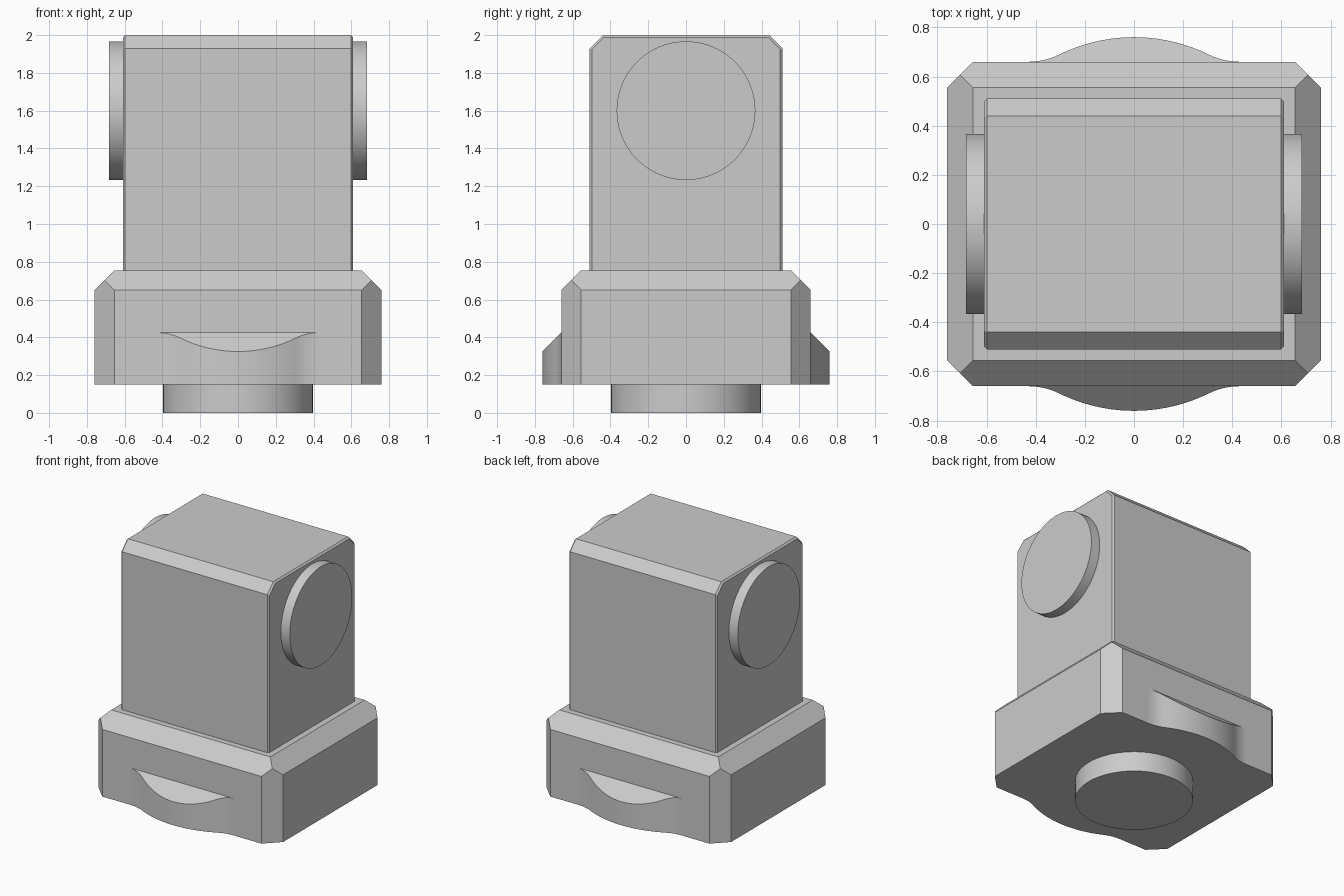
import bpy
import bmesh
import math
from mathutils import Matrix

cube = bpy.data.objects.get("Cube")
if cube:
    bpy.data.objects.remove(cube, do_unlink=True)

GREY = (0.6, 0.6, 0.6, 1)
grey = bpy.data.materials.new("plain_grey")
grey.use_nodes = True
grey.diffuse_color = GREY
grey.node_tree.nodes["Principled BSDF"].inputs["Base Color"].default_value = GREY


def finish(bm, name, smooth=False):
    """Turn a bmesh into a named, coloured object."""
    bmesh.ops.recalc_face_normals(bm, faces=bm.faces)
    mesh = bpy.data.meshes.new(name)
    bm.to_mesh(mesh)
    bm.free()
    mesh.materials.append(grey)
    obj = bpy.data.objects.new(name, mesh)
    bpy.context.collection.objects.link(obj)
    if smooth:
        bpy.ops.object.select_all(action='DESELECT')
        obj.select_set(True)
        bpy.context.view_layer.objects.active = obj
        bpy.ops.object.shade_smooth_by_angle(angle=math.radians(30))
    return obj


def hull(name, points):
    """Convex block around points mirrored in x and y."""
    bm = bmesh.new()
    for x, y, z in points:
        for sx in (-1, 1):
            for sy in (-1, 1):
                bm.verts.new((sx * x, sy * y, z))
    bmesh.ops.convex_hull(bm, input=bm.verts)
    bmesh.ops.dissolve_limit(bm, angle_limit=math.radians(1),
                             verts=bm.verts, edges=bm.edges)
    return finish(bm, name)


def disc(name, radius, depth, matrix):
    bm = bmesh.new()
    bmesh.ops.create_cone(bm, cap_ends=True, segments=96, radius1=radius,
                          radius2=radius, depth=depth, matrix=matrix)
    return finish(bm, name, smooth=True)


# Base block, chamfered on its upright and top edges
a, b, c = 0.76, 0.66, 0.105
bottom, top = 0.15, 0.755
hull("base_block", [
    (a - c, b, bottom), (a, b - c, bottom),
    (a - c, b, top - c), (a, b - c, top - c),
    (a - c, b - c, top), (a - c / 2, b - c / 2, top - c / 2)])

# Upper body: chamfered profile with thin bevels at both ends
w, d, h, cut, e = 0.61, 0.51, 2.0, 0.07, 0.012
hull("upper_body", [
    (w - e, d, top), (w - e, d, h - cut), (w - e, d - cut, h),
    (w, d - e, top), (w, d - e, h - cut - e / 2), (w, d - cut - e / 2, h - e)])

# Round side caps and bottom stub
for side, sign in (("left", 1), ("right", -1)):
    disc(side + "_side_cap", 0.367, 0.08,
         Matrix.Translation((sign * 0.643, 0, 1.6)) @ Matrix.Rotation(math.pi / 2, 4, 'Y'))
disc("bottom_stub", 0.397, bottom, Matrix.Translation((0, 0, bottom / 2)))

# Wavy bulges on front and back: a convex arc blending into concave arcs
half, rise, r1, steps = 0.43, 0.1, 0.69, 48
theta = 2 * math.atan(rise / half)
r2 = half / math.sin(theta) - r1


def bulge_depth(x):
    x = abs(x)
    if x < r1 * math.sin(theta):
        return rise - r1 + math.sqrt(r1 * r1 - x * x)
    return r2 - math.sqrt(r2 * r2 - (half - x) ** 2)


for side, sign in (("front", -1), ("back", 1)):
    bm = bmesh.new()
    low, high = [], []
    for i in range(steps + 1):
        x = half * (2 * i / steps - 1)
        out = bulge_depth(x)
        low.append(bm.verts.new((x, sign * (b + out), bottom)))
        high.append(bm.verts.new((x, sign * (b + out), 0.425 - out)))
    bm.faces.new(low)
    bm.faces.new(high)
    for i in range(steps + 1):
        j = (i + 1) % (steps + 1)
        bm.faces.new((low[i], low[j], high[j], high[i]))
    finish(bm, side + "_bulge", smooth=True)
